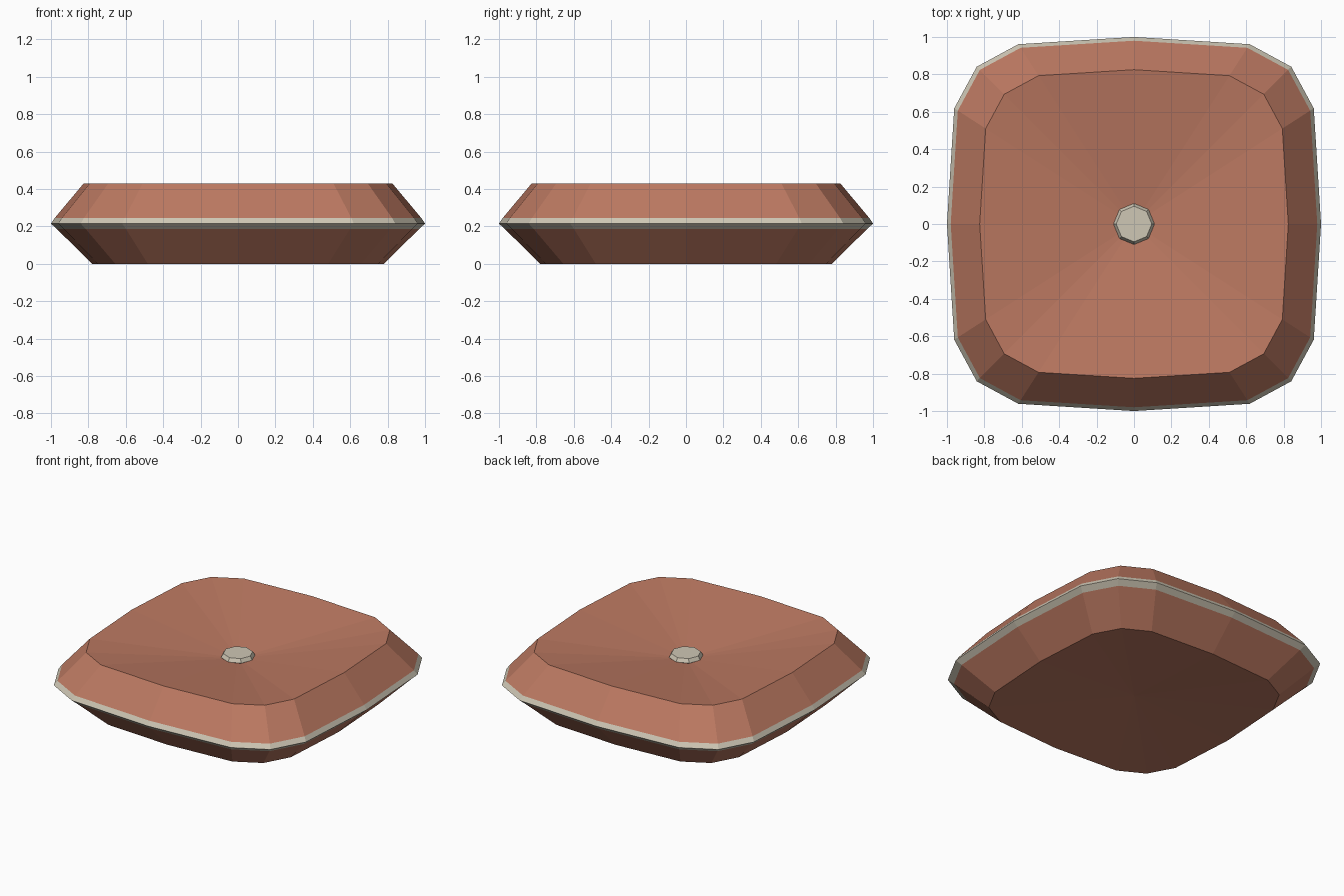
import bpy, bmesh, math

if "Cube" in bpy.data.objects:
    bpy.data.objects.remove(bpy.data.objects["Cube"])


def material(name, color):
    m = bpy.data.materials.new(name)
    m.diffuse_color = (*color, 1)
    m.use_nodes = True
    m.node_tree.nodes["Principled BSDF"].inputs["Base Color"].default_value = m.diffuse_color
    return m


terracotta = material("terracotta fabric", (0.50, 0.19, 0.12))
cream = material("cream trim", (0.62, 0.57, 0.46))


def ring(bm, r, z, n, power):
    """Ring of n points; power 0.5 gives a rounded square, 1 a circle."""
    pts = []
    for i in range(n):
        a = 2 * math.pi * i / n
        c, s = round(math.cos(a), 6), round(math.sin(a), 6)
        pts.append(bm.verts.new((r * math.copysign(abs(c) ** power, c),
                                 r * math.copysign(abs(s) ** power, s), z)))
    return pts


def stack(name, profile, n, power, mats, bottom, top, trim=()):
    """Bridge (radius, z) rings and close both ends with fans to a centre point."""
    bm = bmesh.new()
    rings = [ring(bm, r, z, n, power) for r, z in profile]
    for k, (a, b) in enumerate(zip(rings, rings[1:])):
        for i in range(n):
            j = (i + 1) % n
            f = bm.faces.new((a[i], a[j], b[j], b[i]))
            f.material_index = 1 if k in trim else 0
    low, high = bm.verts.new((0, 0, bottom)), bm.verts.new((0, 0, top))
    for i in range(n):
        j = (i + 1) % n
        bm.faces.new((rings[0][j], rings[0][i], low))
        bm.faces.new((rings[-1][i], rings[-1][j], high))
    me = bpy.data.meshes.new(name)
    bm.to_mesh(me)
    bm.free()
    for m in mats:
        me.materials.append(m)
    ob = bpy.data.objects.new(name, me)
    bpy.context.collection.objects.link(ob)
    return ob


# Cushion with dished top and a cream piping band at the widest point
stack("cushion", [(0.78, 0), (0.967, 0.185), (1.0, 0.215), (0.98, 0.245), (0.825, 0.43)],
      16, 0.5, [terracotta, cream], bottom=0.04, top=0.31, trim=(1, 2))

# Tufting button in the middle of the dish
stack("button", [(0.09, 0.295), (0.11, 0.325), (0.095, 0.35)], 8, 1, [cream],
      bottom=0.295, top=0.35)
